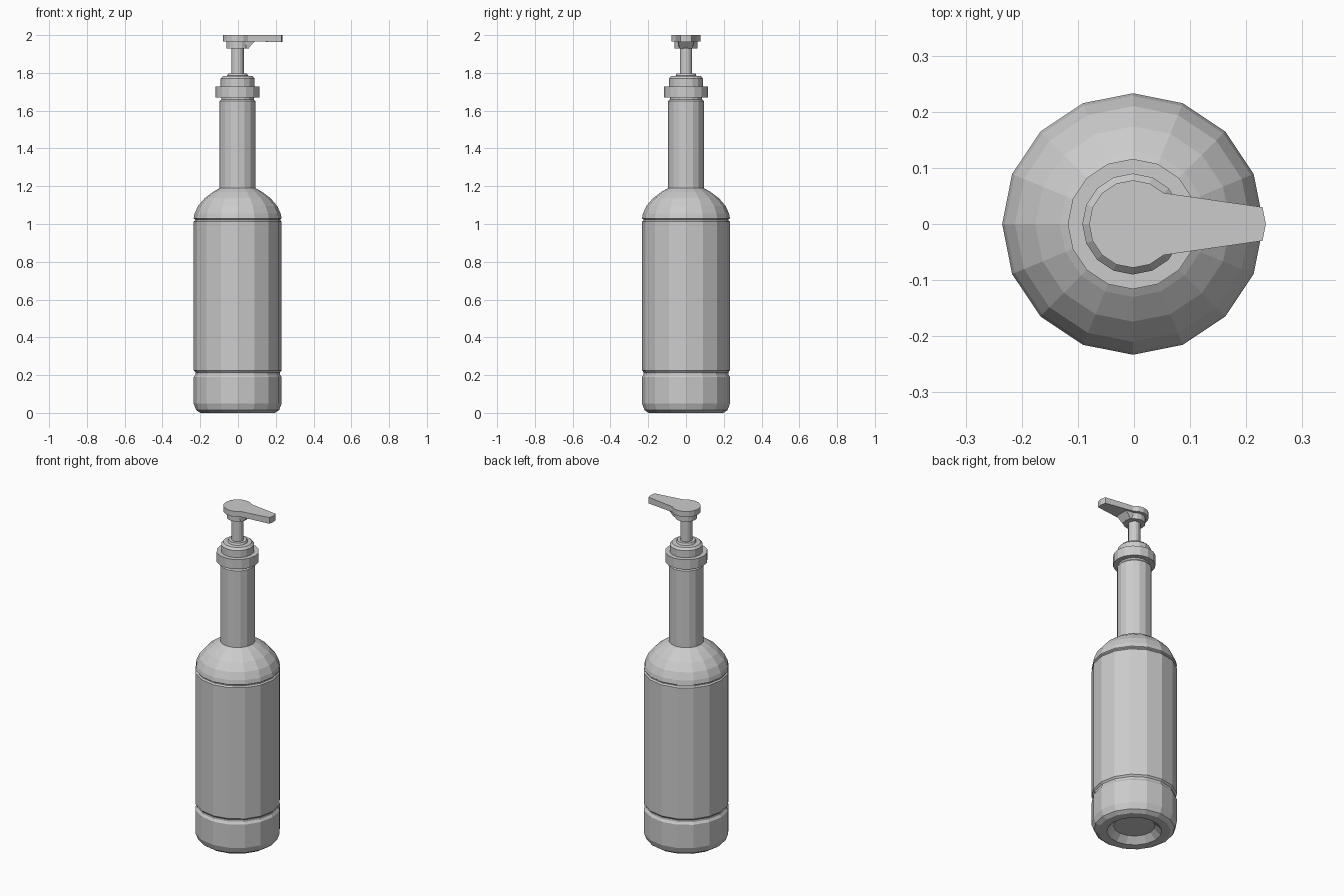
import bpy, bmesh
from math import sin, cos, pi, radians

if "Cube" in bpy.data.objects:
    bpy.data.objects.remove(bpy.data.objects["Cube"])

CX = -0.002   # axis of the bottle, the spout tip balances the bounds
SIDES = 16


def finish(name, bm):
    bmesh.ops.remove_doubles(bm, verts=bm.verts, dist=1e-5)
    bmesh.ops.recalc_face_normals(bm, faces=bm.faces)
    mesh = bpy.data.meshes.new(name)
    bm.to_mesh(mesh)
    bm.free()
    obj = bpy.data.objects.new(name, mesh)
    bpy.context.collection.objects.link(obj)
    return obj


def lathe(name, profile, sides=SIDES):
    """Flat-faced turned part from (radius, z) points, closed at both ends."""
    bm = bmesh.new()
    rings = [[bm.verts.new((CX + r * cos(2 * pi * i / sides), r * sin(2 * pi * i / sides), z))
              for i in range(sides)] for r, z in profile]
    for a, b in zip(rings, rings[1:]):
        for i in range(sides):
            j = (i + 1) % sides
            bm.faces.new((a[i], a[j], b[j], b[i]))
    bm.faces.new(rings[0][::-1])
    bm.faces.new(rings[-1])
    return finish(name, bm)


def prism(name, lower, upper):
    """Solid between two matching outlines of (x, y, z) points."""
    bm = bmesh.new()
    lo = [bm.verts.new(p) for p in lower]
    up = [bm.verts.new(p) for p in upper]
    n = len(lo)
    for i in range(n):
        j = (i + 1) % n
        bm.faces.new((lo[i], lo[j], up[j], up[i]))
    bm.faces.new(lo[::-1])
    bm.faces.new(up)
    return finish(name, bm)


# bottle: recessed base, grooved body, domed shoulder, long neck
lathe("bottle", [
    (0.113, 0.035), (0.15, 0.0), (0.198, 0.0), (0.22, 0.015), (0.233, 0.05),
    (0.233, 0.19), (0.224, 0.203), (0.224, 0.215), (0.233, 0.225),
    (0.233, 1.012), (0.226, 1.02), (0.226, 1.025), (0.233, 1.03),
    (0.228, 1.055), (0.21, 1.095), (0.174, 1.137), (0.13, 1.17), (0.095, 1.19),
    (0.095, 1.65), (0.086, 1.66), (0.086, 1.69)])

# pump cap: wide flange, upper collar, small seal ring
lathe("pump_cap", [
    (0.085, 1.67), (0.116, 1.67), (0.116, 1.728), (0.09, 1.728),
    (0.09, 1.77), (0.078, 1.783), (0.055, 1.785), (0.05, 1.797), (0.03, 1.797)])

lathe("pump_stem", [(0.033, 1.78), (0.033, 1.94)])
lathe("head_collar", [(0.06, 1.93), (0.06, 1.972)])

# pump head: round disc flowing into a tapered spout
arc = [(CX + 0.078 * cos(radians(a)), 0.078 * sin(radians(a)))
       for a in [45 + 22.5 * k for k in range(13)]]
outline = arc + [(0.07, -0.053), (0.229, -0.03), (0.235, 0), (0.229, 0.03), (0.07, 0.053)]
prism("pump_head",
      [(x, y, 1.963 if x > 0.22 else 1.967) for x, y in outline],
      [(x, y, 2.0) for x, y in outline])

# sloped brace below the spout
prism("spout_brace",
      [(0, -0.042, 1.93), (0.055, -0.035, 1.93), (0.055, 0.035, 1.93), (0, 0.042, 1.93)],
      [(0, -0.048, 1.972), (0.093, -0.042, 1.972), (0.093, 0.042, 1.972), (0, 0.048, 1.972)])
